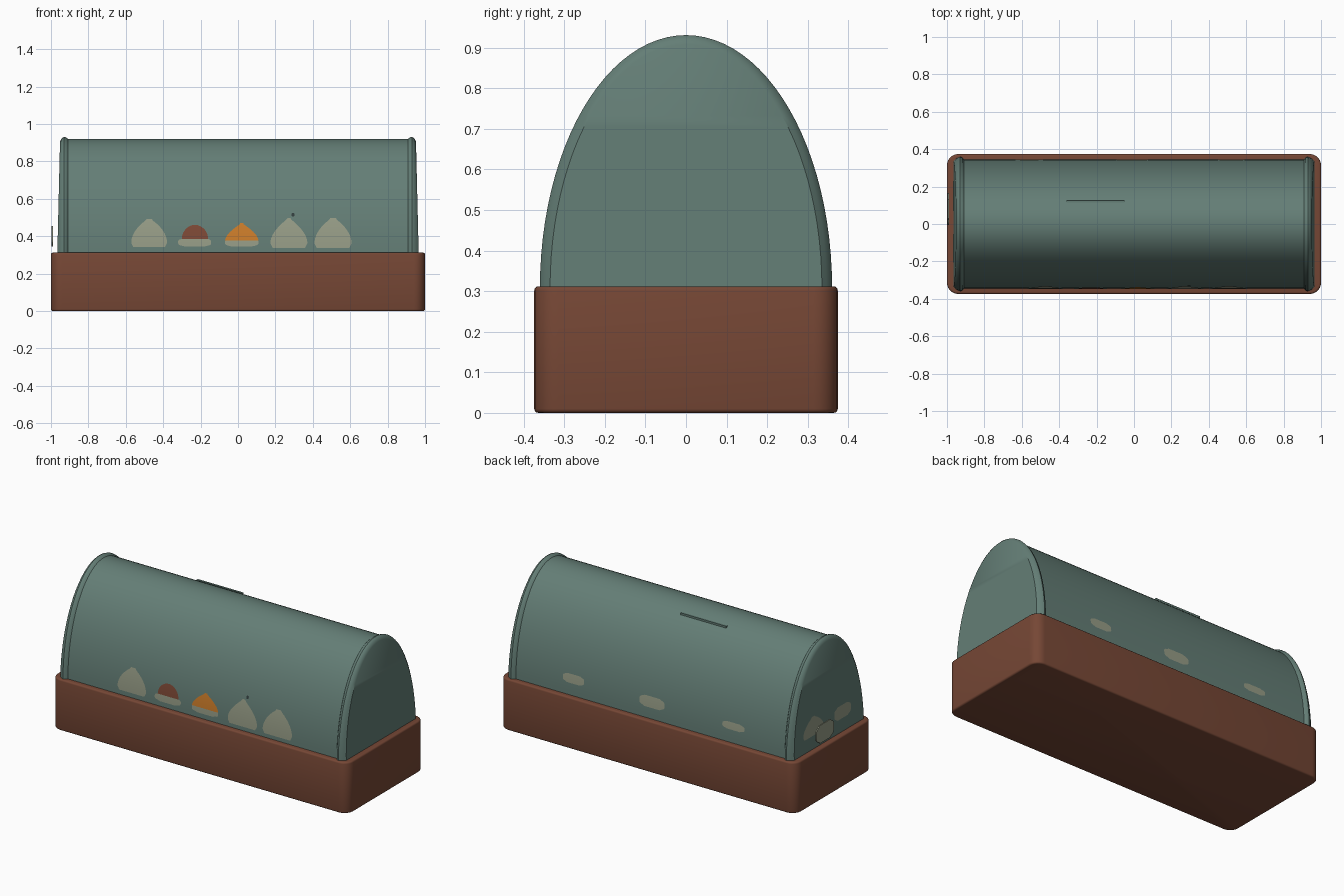
import bpy, bmesh, math

if "Cube" in bpy.data.objects:
    bpy.data.objects.remove(bpy.data.objects["Cube"])


def material(name, r, g, b):
    lin = lambda c: ((c / 255 + 0.055) / 1.055) ** 2.4
    m = bpy.data.materials.new(name)
    m.diffuse_color = (lin(r), lin(g), lin(b), 1)
    m.use_nodes = True
    m.node_tree.nodes["Principled BSDF"].inputs["Base Color"].default_value = m.diffuse_color
    return m


TEAL = material("teal glass", 100, 126, 118)
BROWN = material("brown wood", 118, 71, 53)
CREAM = material("cream pastry", 151, 157, 135)
RED = material("red brown filling", 126, 73, 54)
ORANGE = material("orange filling", 205, 125, 42)
DARK = material("dark stem", 50, 62, 62)

# Cover profile: spring height, rim half depth and rise, pane half depth and rise
Z0, RY, RZ, PY, PZ = 0.308, 0.36, 0.623, 0.344, 0.612


def finish(name, bm, mat):
    me = bpy.data.meshes.new(name)
    bm.to_mesh(me)
    bm.free()
    me.materials.append(mat)
    ob = bpy.data.objects.new(name, me)
    bpy.context.collection.objects.link(ob)
    bpy.ops.object.select_all(action='DESELECT')
    ob.select_set(True)
    bpy.context.view_layer.objects.active = ob
    bpy.ops.object.shade_smooth_by_angle(angle=math.radians(35))
    return ob


def wall_y(z):
    """Half depth of the curved pane at height z."""
    return PY * math.sqrt(max(0, 1 - ((z - Z0) / PZ) ** 2))


def cap_x(z):
    """The end panes lean in slightly."""
    return 0.966 - 0.015 * max(0, (z - Z0) / RZ)


# Base tray with rounded corners
bm = bmesh.new()
bmesh.ops.create_cube(bm, size=1)
for v in bm.verts:
    v.co.x *= 2.0
    v.co.y *= 0.748
    v.co.z = (v.co.z + 0.5) * 0.312
upright = [e for e in bm.edges if abs(e.verts[0].co.z - e.verts[1].co.z) > 0.1]
bmesh.ops.bevel(bm, geom=upright, offset=0.06, segments=6, profile=0.5, affect='EDGES')
rims = [e for e in bm.edges if abs(e.verts[0].co.z - e.verts[1].co.z) < 0.01]
bmesh.ops.bevel(bm, geom=rims, offset=0.01, segments=3, profile=0.5, affect='EDGES')
finish("base_tray", bm, BROWN)

# Arched glass cover: raised rim at each end, rounding over into the end pane
bm = bmesh.new()
N = 48
half = [(None, 0.335, 0.600), (0.955, 0.346, 0.612), (0.942, 0.356, 0.620),
        (0.930, RY, RZ), (0.918, 0.356, 0.620), (0.908, PY, PZ)]
stations = [(-1, *h) for h in half] + [(1, *h) for h in reversed(half)]
rings = []
for side, x, ry, rz in stations:
    ring = []
    for i in range(N + 1):
        a = math.pi * i / N
        y, z = ry * math.cos(a), Z0 + rz * math.sin(a)
        # outer rings follow the lean of the end pane
        px = cap_x(z) if x is None else x - 0.010 * max(0, x - 0.93) / 0.025 * math.sin(a)
        ring.append(bm.verts.new((side * px, y, z)))
    rings.append(ring)
for a, b in zip(rings, rings[1:]):
    for i in range(N):
        bm.faces.new((a[i], a[i + 1], b[i + 1], b[i]))
for r in (rings[0], rings[-1]):
    for i in range(N // 2):
        q = [r[i], r[i + 1], r[N - i - 1], r[N - i]]
        bm.faces.new(q[:2] + q[3:] if i == N // 2 - 1 else q)
bmesh.ops.recalc_face_normals(bm, faces=bm.faces)
finish("glass_cover", bm, TEAL)


# Outlines: half width as a share of the full one, t from bottom to top
def foot(t):
    return 0.88 + 0.8 * t


def bun(t):
    return foot(t) if t < 0.15 else max(0.15, math.cos((t - 0.15) / 0.85 * math.pi / 2) ** 0.72)


def peak(t):
    return foot(t) if t < 0.15 else max(0.07, math.cos((t - 0.15) / 0.85 * math.pi / 2) ** 0.9)


def dome(t):
    return max(0.2, math.sqrt(1 - t * t))


def mound(t):
    return max(0.1, 1 - t ** 1.7)


def oval(t):
    return max(0.6, (1 - (2 * t - 1) ** 4) ** 0.5)


def patch(name, side, c, w, z0, z1, shape, mat, lift=0.004, rows=14):
    """Thin painted shape lying on the front, back or left pane."""
    bm = bmesh.new()
    prev = None
    for k in range(rows + 1):
        t = k / rows
        z, h = z0 + (z1 - z0) * t, w * shape(t)
        if side == "front":
            p = [(c - h, -wall_y(z) - lift, z), (c + h, -wall_y(z) - lift, z)]
        elif side == "back":
            p = [(c + h, wall_y(z) + lift, z), (c - h, wall_y(z) + lift, z)]
        else:
            x = -0.993 if side == "tag" else -cap_x(z) - lift
            p = [(x, c + h, z), (x, c - h, z)]
        row = [bm.verts.new(q) for q in p]
        if prev:
            bm.faces.new((prev[0], prev[1], row[1], row[0]))
        prev = row
    return finish(name, bm, mat)


# Pastries on the front pane
patch("bun_left", "front", -0.475, 0.096, 0.342, 0.492, bun, CREAM)
patch("bun_peaked", "front", 0.272, 0.099, 0.338, 0.498, peak, CREAM)
patch("bun_right", "front", 0.508, 0.099, 0.338, 0.497, bun, CREAM)
patch("peak_stem", "front", 0.294, 0.008, 0.505, 0.524, oval, DARK)
patch("tart_dish_red", "front", -0.232, 0.088, 0.344, 0.391, oval, CREAM)
patch("tart_filling_red", "front", -0.23, 0.070, 0.386, 0.460, dome, RED, 0.005)
patch("tart_dish_orange", "front", 0.02, 0.089, 0.344, 0.39, oval, CREAM)
patch("tart_filling_orange", "front", 0.02, 0.089, 0.378, 0.470, mound, ORANGE, 0.005)

# Pastries on the back pane
for i, (x, w, h) in enumerate([(0.52, 0.072, 0.027), (-0.01, 0.085, 0.033), (-0.56, 0.075, 0.022)]):
    patch(f"back_pastry_{i + 1}", "back", x, w, 0.413 - h, 0.413 + h, oval, CREAM)

# Pastries on the left pane
patch("left_bun_1", "left", 0.15, 0.1, 0.395, 0.51, bun, CREAM)
patch("left_bun_2", "left", -0.13, 0.08, 0.395, 0.475, oval, CREAM)

# Loose tag standing off the left pane
tag = patch("left_tag", "tag", 0.08, 0.085, 0.345, 0.455, oval, CREAM)
mod = tag.modifiers.new("thickness", 'SOLIDIFY')
mod.thickness = 0.007
mod.offset = 0
tag.data.shade_flat()

# Thin raised strip on the roof
bm = bmesh.new()
bmesh.ops.create_cube(bm, size=1)
for v in bm.verts:
    v.co = (v.co.x * 0.31 - 0.205, v.co.y * 0.012 + 0.12, v.co.z * 0.012 + 0.883)
finish("roof_strip", bm, TEAL)
